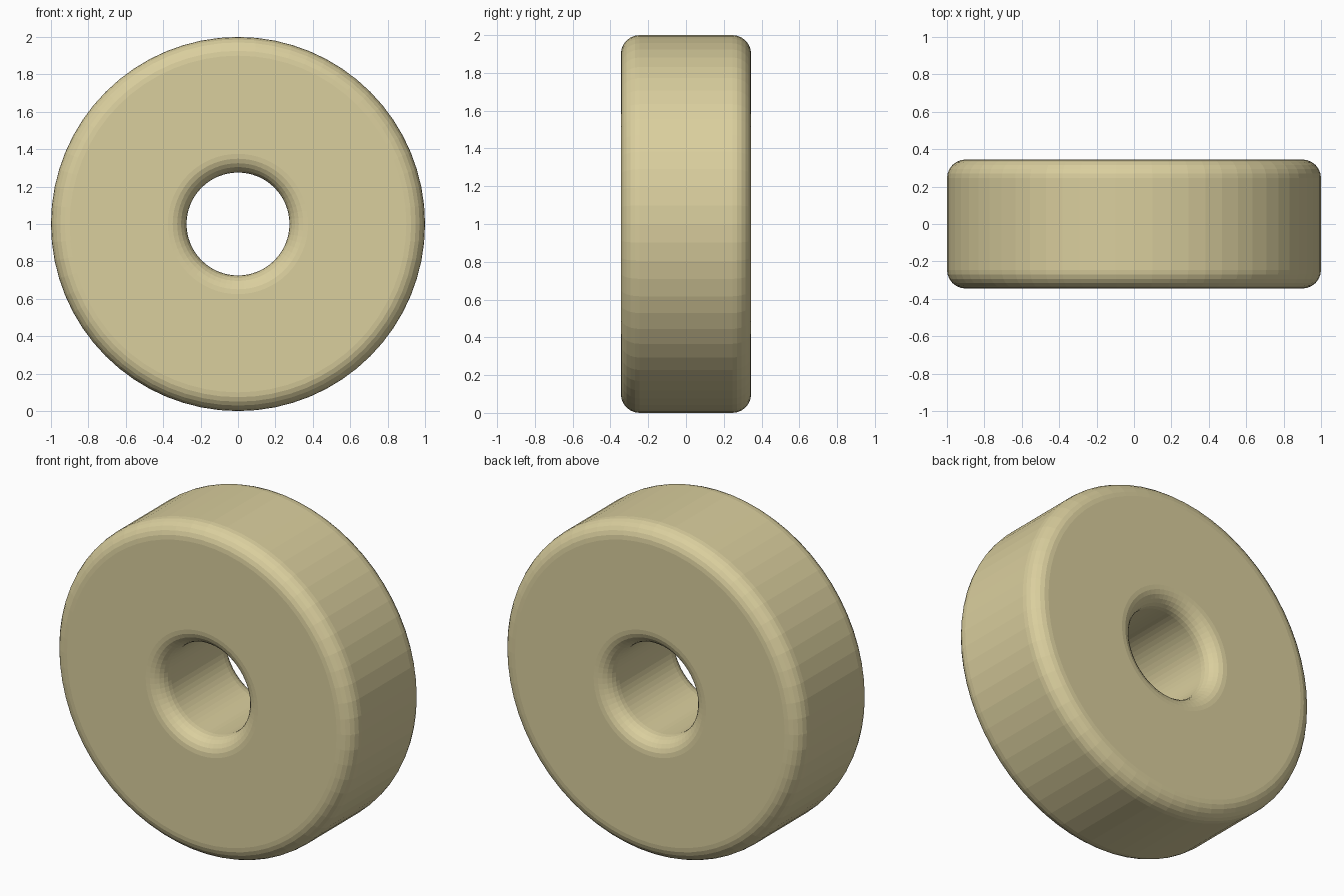
import bpy, bmesh, math
from mathutils import Vector, Matrix

if "Cube" in bpy.data.objects:
    bpy.data.objects.remove(bpy.data.objects["Cube"])

SEGMENTS = 64
OUTER, HOLE, HALF, FILLET, STEPS = 1.0, 0.275, 0.345, 0.1, 6

# Rounded-rectangle cross-section in (radius, y), corner by corner
corners = [
    (OUTER - FILLET, HALF - FILLET, 0),
    (HOLE + FILLET, HALF - FILLET, 90),
    (HOLE + FILLET, -HALF + FILLET, 180),
    (OUTER - FILLET, -HALF + FILLET, 270),
]
profile = []
for r, y, start in corners:
    for i in range(STEPS + 1):
        a = math.radians(start + 90 * i / STEPS)
        profile.append(Vector((r + FILLET * math.cos(a), y + FILLET * math.sin(a), 0)))

# Revolve the cross-section around the y axis
bm = bmesh.new()
verts = [bm.verts.new(p) for p in profile]
edges = [bm.edges.new((verts[i], verts[(i + 1) % len(verts)])) for i in range(len(verts))]
bmesh.ops.spin(bm, geom=verts + edges, cent=(0, 0, 0), axis=(0, 1, 0),
               angle=math.tau, steps=SEGMENTS, use_duplicate=False)
bmesh.ops.remove_doubles(bm, verts=bm.verts, dist=0.0005)
bmesh.ops.recalc_face_normals(bm, faces=bm.faces)
bmesh.ops.transform(bm, matrix=Matrix.Translation((0, 0, OUTER)), verts=bm.verts)

mesh = bpy.data.meshes.new("wheel")
bm.to_mesh(mesh)
bm.free()
wheel = bpy.data.objects.new("wheel", mesh)
bpy.context.collection.objects.link(wheel)

# Pale tan finish
tan = bpy.data.materials.new("tan")
tan.diffuse_color = (0.70, 0.62, 0.34, 1)
tan.use_nodes = True
tan.node_tree.nodes["Principled BSDF"].inputs["Base Color"].default_value = tan.diffuse_color
mesh.materials.append(tan)
